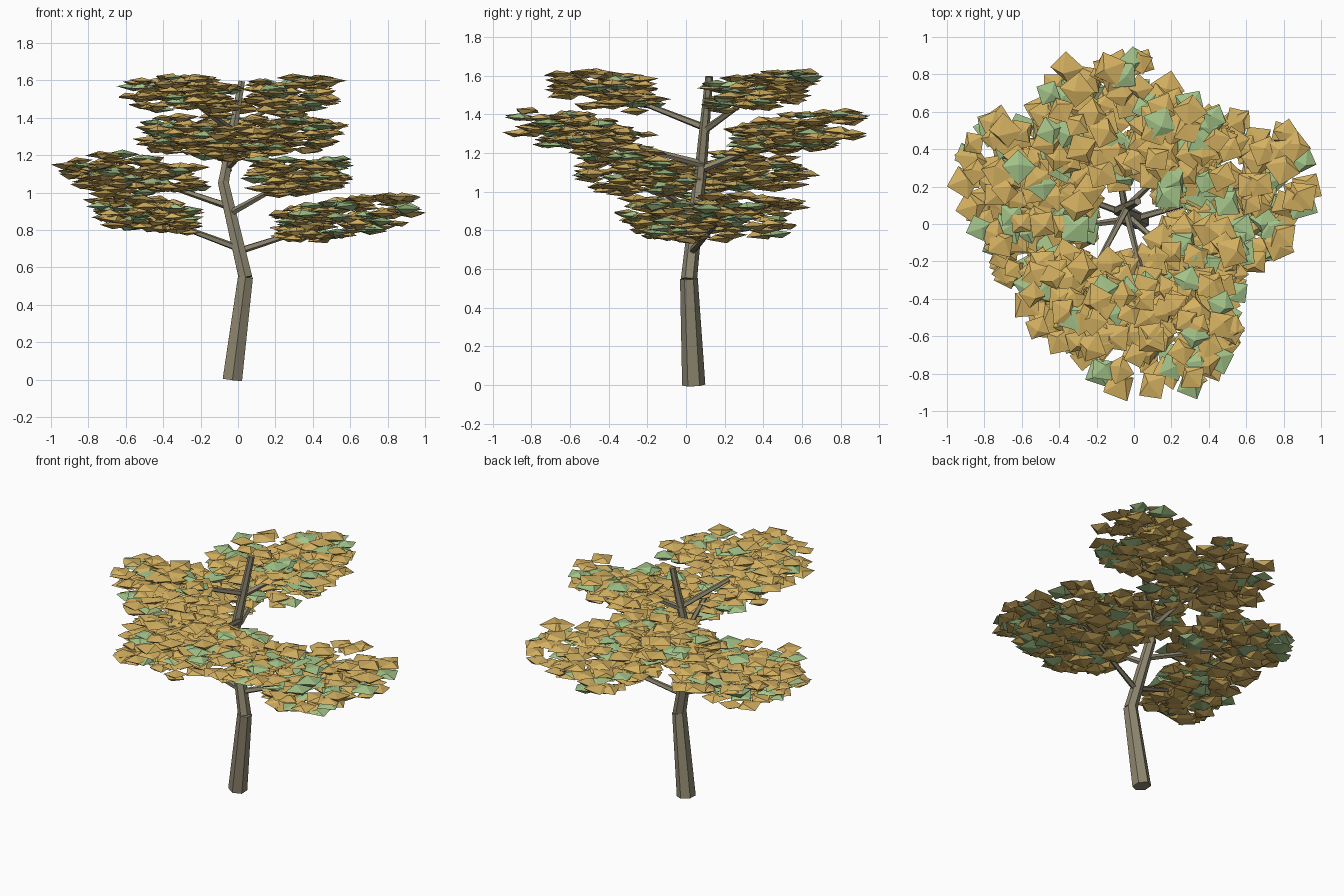
import bpy, bmesh, math, random
from mathutils import Vector, Matrix

if "Cube" in bpy.data.objects:
    bpy.data.objects.remove(bpy.data.objects["Cube"])

random.seed(7)


def material(name, rgb):
    m = bpy.data.materials.new(name)
    m.diffuse_color = (*rgb, 1)
    m.use_nodes = True
    m.node_tree.nodes["Principled BSDF"].inputs["Base Color"].default_value = m.diffuse_color
    return m


BARK = material("bark", (0.27, 0.24, 0.16))
GOLD = material("gold_leaf", (0.66, 0.44, 0.12))
GREEN = material("green_leaf", (0.37, 0.55, 0.25))


def finish(bm, name, mats):
    me = bpy.data.meshes.new(name)
    bm.to_mesh(me)
    bm.free()
    for m in mats:
        me.materials.append(m)
    ob = bpy.data.objects.new(name, me)
    bpy.context.collection.objects.link(ob)
    return ob


def limb(name, a, b, r1, r2, sides):
    """Tapered straight limb between two points."""
    a, b = Vector(a), Vector(b)
    d = b - a
    rot = Vector((0, 0, 1)).rotation_difference(d).to_matrix().to_4x4()
    bm = bmesh.new()
    bmesh.ops.create_cone(bm, cap_ends=True, segments=sides, radius1=r1, radius2=r2,
                          depth=d.length, matrix=Matrix.Translation((a + b) / 2) @ rot)
    return finish(bm, name, [BARK])


def leaf(bm, pos, radius, flat, mat_index):
    """Octahedron tipped at random, then flattened into a leaf."""
    m = (Matrix.Translation(pos)
         @ Matrix.Diagonal((radius, radius, radius * flat, 1))
         @ Matrix.Rotation(random.uniform(-0.45, 0.45), 4, 'X')
         @ Matrix.Rotation(random.uniform(-0.45, 0.45), 4, 'Y')
         @ Matrix.Rotation(random.uniform(0, math.pi), 4, 'Z'))
    ring = [bm.verts.new(m @ Vector((math.cos(k * math.pi / 2), math.sin(k * math.pi / 2), 0)))
            for k in range(4)]
    top = bm.verts.new(m @ Vector((0, 0, 1)))
    low = bm.verts.new(m @ Vector((0, 0, -1)))
    for k in range(4):
        p, q = ring[k], ring[(k + 1) % 4]
        for f in (bm.faces.new((p, q, top)), bm.faces.new((q, p, low))):
            f.material_index = mat_index


def leaf_pad(name, centre, rx, ry, slope, count):
    """Leaves scattered in a flat pad that rises away from the trunk."""
    cx, cy, cz = centre
    out = Vector((cx, cy)).normalized()
    bm = bmesh.new()
    for _ in range(count):
        while True:
            u, v = random.uniform(-1, 1), random.uniform(-1, 1)
            s = abs(u) ** 2.4 + abs(v) ** 2.4
            dx, dy = rx * u, ry * v
            if s < 1 and math.hypot(cx + dx, cy + dy - 0.06) > 0.19:
                break
        thick = 0.1 * math.sqrt(1 - 0.65 * s)
        z = cz + slope * (dx * out.x + dy * out.y) + random.uniform(-thick, thick)
        leaf(bm, (cx + dx, cy + dy, z), random.uniform(0.07, 0.1),
             random.uniform(0.22, 0.28), 1 if random.random() < 0.19 else 0)
    return finish(bm, name, [GOLD, GREEN])


# Crooked trunk
limb("trunk_lower", (-0.03, 0.04, 0), (0.04, 0.015, 0.55), 0.06, 0.046, 6)
limb("trunk_middle", (0.04, 0.015, 0.545), (-0.08, 0.07, 1.06), 0.042, 0.033, 6)
limb("trunk_upper", (-0.08, 0.07, 1.04), (0.02, 0.12, 1.595), 0.033, 0.02, 6)

# Tiers: branch root, pad centre, pad half sizes, outward rise, leaf count
TIERS = [
    ("low_right", (0.01, 0.03, 0.69), (0.57, 0.19, 0.87), 0.36, 0.40, 0.15, 125),
    ("low_left", (0.01, 0.03, 0.70), (-0.50, -0.04, 0.89), 0.27, 0.28, 0.12, 95),
    ("second_left", (-0.03, 0.05, 0.92), (-0.56, 0.24, 1.10), 0.36, 0.38, 0.08, 125),
    ("second_right", (-0.04, 0.05, 0.89), (0.32, -0.27, 1.09), 0.25, 0.28, 0.12, 95),
    ("third_back", (-0.05, 0.09, 1.12), (-0.13, 0.55, 1.30), 0.36, 0.35, 0.17, 120),
    ("third_front", (-0.05, 0.09, 1.14), (0.11, -0.53, 1.30), 0.42, 0.36, 0.17, 130),
    ("top_back", (-0.03, 0.10, 1.32), (0.26, 0.38, 1.52), 0.25, 0.26, 0.15, 85),
    ("top_front", (-0.03, 0.10, 1.33), (-0.30, -0.41, 1.53), 0.28, 0.26, 0.2, 90),
]
for name, root, centre, rx, ry, slope, count in TIERS:
    limb(name + "_branch", root, centre, 0.02, 0.01, 5)
    leaf_pad(name + "_leaves", centre, rx, ry, slope, count)
